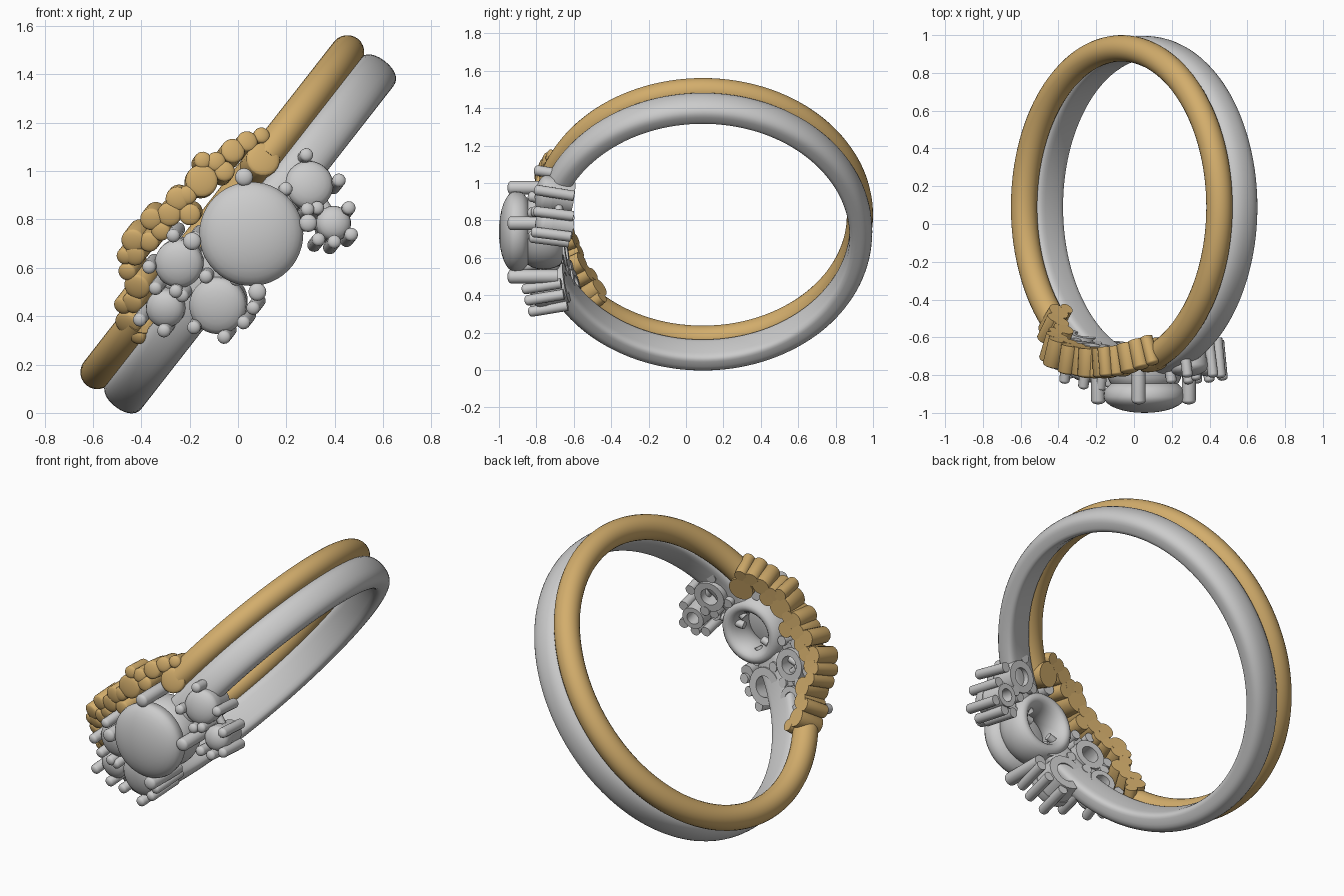
import bpy, bmesh, math
from mathutils import Vector, Matrix

if "Cube" in bpy.data.objects:
    bpy.data.objects.remove(bpy.data.objects["Cube"])

T = math.radians(52)
U = Vector((math.cos(T), 0, math.sin(T)))      # in-plane direction of the tilted rings
N = Vector((math.sin(T), 0, -math.cos(T)))     # ring axis
GREY_C = Vector((0.05, 0.09, 0.74))
GOLD_C = Vector((-0.065, 0.09, 0.83))

gold = bpy.data.materials.new("gold")
gold.diffuse_color = (0.65, 0.42, 0.15, 1)
gold.use_nodes = True
gold.node_tree.nodes["Principled BSDF"].inputs["Base Color"].default_value = gold.diffuse_color


def finish(name, bm, mat=None):
    bmesh.ops.recalc_face_normals(bm, faces=bm.faces)
    me = bpy.data.meshes.new(name)
    bm.to_mesh(me)
    bm.free()
    ob = bpy.data.objects.new(name, me)
    bpy.context.collection.objects.link(ob)
    if mat:
        me.materials.append(mat)
    bpy.ops.object.select_all(action='DESELECT')
    ob.select_set(True)
    bpy.context.view_layer.objects.active = ob
    bpy.ops.object.shade_smooth_by_angle(angle=math.radians(45))
    return ob


def lathe(name, profile, top, axis, mat=None, seg=24, closed=False):
    """Spin (radius, height) points round an axis; height 0 is at 'top'."""
    bm = bmesh.new()
    q = Vector((0, 0, 1)).rotation_difference(axis)
    rows = []
    for r, h in profile:
        n = 1 if r == 0 else seg
        rows.append([bm.verts.new(top + q @ Vector((r * math.cos(2 * math.pi * k / seg),
                     r * math.sin(2 * math.pi * k / seg), h))) for k in range(n)])
    pairs = list(zip(rows, rows[1:])) + ([(rows[-1], rows[0])] if closed else [])
    for a, b in pairs:
        for k in range(seg):
            j = (k + 1) % seg
            vs = [a[k % len(a)], a[j % len(a)], b[j % len(b)], b[k % len(b)]]
            bm.faces.new(list(dict.fromkeys(vs)))
    return finish(name, bm, mat)


def band(name, center, section, a0, a1, mat=None, seg=128):
    """Sweep a (radius, width) section; angle 0 is the front (-y), +90 deg is +U."""
    bm = bmesh.new()
    rows = []
    for i in range(seg + 1):
        a = math.radians(a0 + (a1 - a0) * i / seg)
        d = U * math.sin(a) - Vector((0, 1, 0)) * math.cos(a)
        rows.append([bm.verts.new(center + d * r + N * w) for r, w in section])
    m = len(section)
    for a, b in zip(rows, rows[1:]):
        for k in range(m):
            bm.faces.new((a[k], a[(k + 1) % m], b[(k + 1) % m], b[k]))
    bm.faces.new(rows[0])
    bm.faces.new(rows[-1])
    return finish(name, bm, mat)


def dome(r, top_h, flat, length):
    """Closed post profile with a rounded top."""
    pts = [(r * math.sin(t * math.pi / 10), top_h - flat * (1 - math.cos(t * math.pi / 10)))
           for t in range(6)]
    return pts + [(r, -length), (0, -length)]


def radial(center, x, z, tilt=1.0):
    u = (Vector((x, 0, z)) - center).dot(U)
    a = math.asin(max(-1, min(1, u / 0.9))) * tilt
    return U * math.sin(a) - Vector((0, 1, 0)) * math.cos(a), u


# Bands: grey has a flat inner face, gold is round
grey_sec = []
for k in range(28):
    c, s = math.cos(k * math.tau / 28), math.sin(k * math.tau / 28)
    p = 0.9 if c > 0 else 0.45
    grey_sec.append((0.845 + 0.061 * math.copysign(abs(c) ** p, c),
                     0.091 * math.copysign(abs(s) ** p, s)))
band("grey_band", GREY_C, grey_sec, 11, 349)
gold_sec = [(0.84 + 0.07 * math.cos(k * math.tau / 24), 0.07 * math.sin(k * math.tau / 24))
            for k in range(24)]
band("gold_band", GOLD_C, gold_sec, 20, 318, gold)

# Bead chain that bows away from the grey ring: x, z, radius
beads = [(.105, 1.05, .07), (.10, 1.15, .034), (.04, 1.125, .043), (-.02, 1.085, .05),
         (-.055, 1.0, .042), (-.09, 1.04, .04), (-.145, 1.045, .036), (-.15, .96, .067),
         (-.2, .82, .045), (-.25, .885, .05), (-.21, .9, .04), (-.36, .8, .046),
         (-.285, .82, .05), (-.37, .705, .042), (-.32, .75, .04), (-.435, .71, .05),
         (-.47, .645, .035), (-.43, .65, .045), (-.46, .58, .038), (-.42, .52, .055),
         (-.48, .44, .038), (-.44, .45, .045), (-.46, .365, .055), (-.42, .31, .034)]
for i, (x, z, r) in enumerate(beads):
    axis, u = radial(GOLD_C, x, z)
    y = GOLD_C.y - math.sqrt(0.9 ** 2 - u * u)
    lathe("gold_bead_%d" % i, dome(r, 0.008, 0.015, 0.15), Vector((x, y, z)), axis, gold, 20)

# Central stone, hollow seat and four prongs
FRONT = Vector((0, -1, 0))
stone = [(0.215 * math.sin(t * math.pi / 16), 0.085 * math.cos(t * math.pi / 16)) for t in range(9)]
stone += [(0.21, -0.04), (0.17, -0.075), (0, -0.085)]
stone[0] = (0, 0.085)
lathe("centre_stone", stone, Vector((0.055, -0.915, 0.74)), FRONT, seg=48)
seat = [(0.15 + 0.052 * math.cos(k * math.tau / 20), 0.1 * math.sin(k * math.tau / 20))
        for k in range(20)]
lathe("centre_seat", seat, Vector((0.055, -0.76, 0.74)), FRONT, seg=48, closed=True)
for i, (x, z) in enumerate([(-.19, .71), (.025, .975), (.29, .785), (.08, .5)]):
    lathe("centre_prong_%d" % i, dome(0.037, 0, 0.02, 0.27), Vector((x, -0.955, z)), FRONT, seg=16)

# Side stones: x, z, radius, tip y, prong positions
clusters = [
    (.30, .95, .10, -.83, [(.285, 1.07), (.42, .965), (.29, .845), (.2, .93)]),
    (.40, .79, .072, -.83, [(.46, .85), (.47, .74), (.335, .72), (.33, .85), (.4, .71)]),
    (-.25, .61, .10, -.86, [(-.27, .73), (-.37, .6), (-.26, .5), (-.135, .56), (-.18, .72)]),
    (-.31, .42, .08, -.80, [(-.345, .51), (-.41, .38), (-.31, .335), (-.235, .48)]),
    (-.09, .435, .118, -.86, [(.06, .43), (.02, .37), (-.06, .31), (-.185, .35), (-.01, .55)])]
for i, (x, z, r, y, prongs) in enumerate(clusters):
    axis, u = radial(GREY_C, x, z, 0.55)
    top = Vector((x, y + 0.025, z))
    lathe("side_stone_%d" % i, dome(r, 0, 0.045, 0.085), top, axis, seg=32)
    ring = [(r * .97, -0.08), (r * .9, -0.2), (r * .5, -0.2), (r * .6, -0.08)]
    lathe("side_seat_%d" % i, ring, top, axis, seg=32, closed=True)
    for k, (px, pz) in enumerate(prongs):
        # keep prong tips on the tilted plane of the stone
        off = Vector((px - x, 0, pz - z))
        dy = -(off.dot(axis)) / axis.y
        lathe("side_prong_%d_%d" % (i, k), dome(0.028, 0, 0.018, 0.215),
              Vector((px, y + dy, pz)), axis, seg=14)

# Gallery bars tying the side seats to the band
def bar(name, a, b, r=0.022):
    a, b = Vector(a), Vector(b)
    d = b - a
    lathe(name, [(0, 0), (r, 0), (r, d.length), (0, d.length)], a, d.normalized(), seg=12)

bars = [((-.25, -.69, .61), (-.09, -.69, .435)), ((-.31, -.64, .42), (-.09, -.69, .435)),
        ((-.25, -.69, .61), (-.31, -.64, .42)), ((.30, -.68, .95), (.40, -.68, .79)),
        ((-.25, -.72, .61), (.0, -.72, .7)), ((-.09, -.72, .435), (.03, -.72, .65)),
        ((.30, -.7, .95), (.12, -.72, .8)), ((.40, -.7, .79), (.12, -.72, .75))]
for i, (a, b) in enumerate(bars):
    bar("gallery_bar_%d" % i, a, b)
